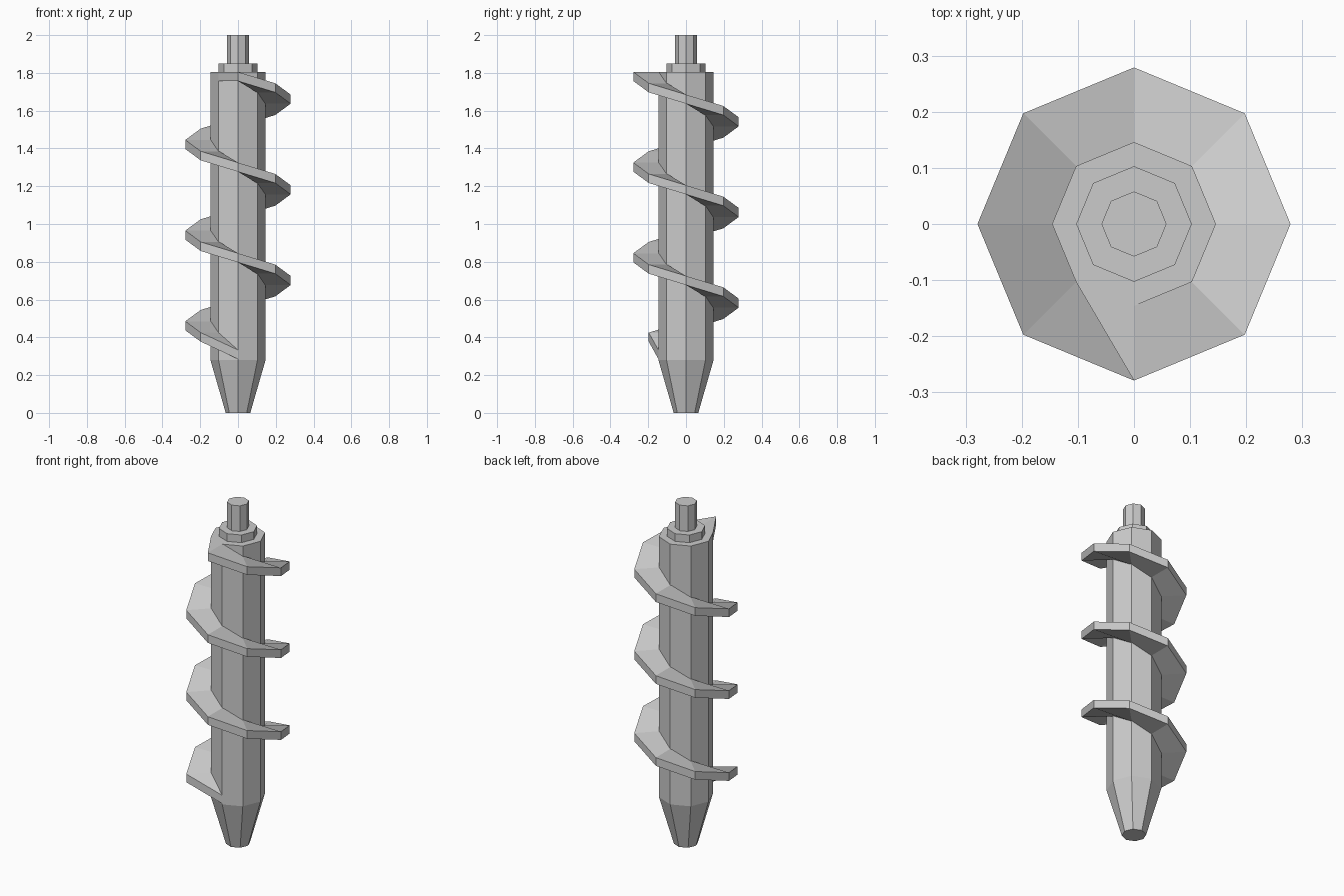
import bpy, bmesh
from math import radians, cos, sin

if "Cube" in bpy.data.objects:
    bpy.data.objects.remove(bpy.data.objects["Cube"])

SIDES = 8
CORE_R, FLIGHT_R = 0.146, 0.279
CORE_TOP = 1.805


def finish(name, bm):
    bmesh.ops.recalc_face_normals(bm, faces=bm.faces)
    mesh = bpy.data.meshes.new(name)
    bm.to_mesh(mesh)
    bm.free()
    obj = bpy.data.objects.new(name, mesh)
    bpy.context.collection.objects.link(obj)
    return obj


def loft(name, rings):
    """Closed solid through equal-length rings of points, capped at both ends."""
    bm = bmesh.new()
    loops = [[bm.verts.new(p) for p in ring] for ring in rings]
    n = len(loops[0])
    for a, b in zip(loops, loops[1:]):
        for i in range(n):
            j = (i + 1) % n
            bm.faces.new((a[i], a[j], b[j], b[i]))
    bm.faces.new(loops[0])
    bm.faces.new(loops[-1])
    return finish(name, bm)


def polar(r, deg, z):
    return (r * cos(radians(deg)), r * sin(radians(deg)), z)


def turned(name, profile):
    """Eight-sided turned part from (radius, z) pairs."""
    return loft(name, [[polar(r, i * 360 / SIDES, z) for i in range(SIDES)]
                       for r, z in profile])


# Core with tapered tip, collar and drive pin
turned("core", [(0.065, 0), (CORE_R, 0.28), (CORE_R, CORE_TOP)])
turned("collar", [(0.103, CORE_TOP - 0.01), (0.103, 1.85)])
turned("drive_pin", [(0.058, 1.84), (0.058, 2.0)])

# Spiral flight: three turns from the front, tapering into the core at both ends
PITCH, THICK, STEPS = 0.48, 0.048, 3 * SIDES
sections = []
for i in range(STEPS + 2):
    deg = -90 - i * 360 / SIDES
    top = min(CORE_TOP - PITCH * (STEPS - i) / SIDES, CORE_TOP)
    outer = FLIGHT_R
    if i == 0:
        outer, top = CORE_R, 0.333
    elif i == STEPS + 1:
        outer = CORE_R
    inner = CORE_R - 0.006
    sections.append([polar(inner, deg, top - THICK), polar(outer, deg, top - THICK),
                     polar(outer, deg, top), polar(inner, deg, top)])
loft("spiral_flight", sections)
